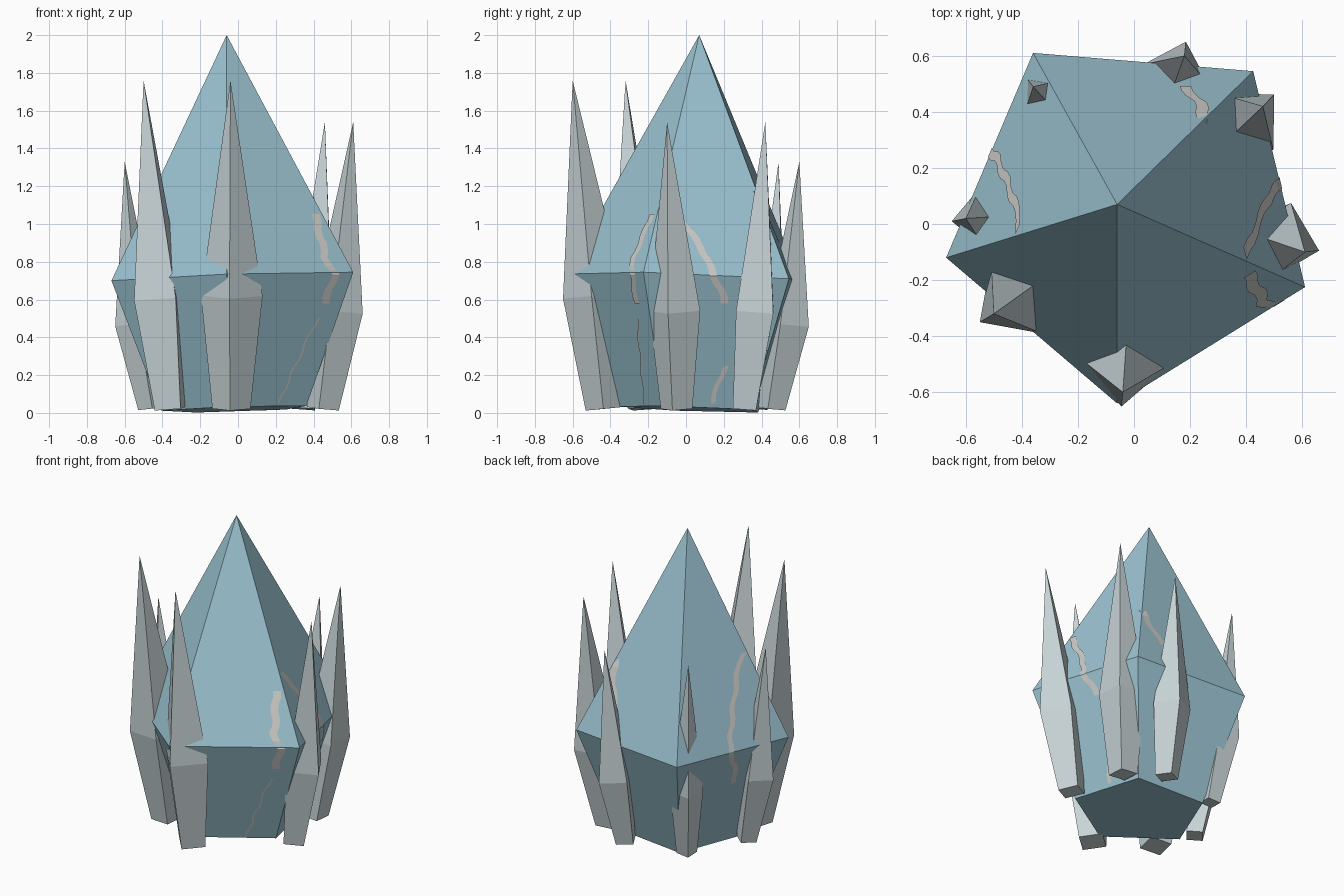
import bpy, math
from mathutils import Vector
from mathutils.bvhtree import BVHTree

old = bpy.data.objects.get("Cube")
if old:
    bpy.data.objects.remove(old, do_unlink=True)


def material(name, rgb):
    m = bpy.data.materials.new(name)
    m.use_nodes = True
    m.diffuse_color = (*rgb, 1)
    m.node_tree.nodes["Principled BSDF"].inputs["Base Color"].default_value = (*rgb, 1)
    return m


BLUE = material("pale blue crystal", (0.33, 0.55, 0.64))
GREY = material("light grey stone", (0.58, 0.66, 0.68))
VEIN = material("warm grey vein", (0.62, 0.61, 0.58))


def add_mesh(name, verts, faces, mat):
    me = bpy.data.meshes.new(name)
    me.from_pydata(verts, [], faces)
    me.materials.append(mat)
    ob = bpy.data.objects.new(name, me)
    bpy.context.collection.objects.link(ob)
    return ob


def add_point(name, base, mid, tip, mat):
    """Closed gem: base ring, wider middle ring, single tip (rings run anticlockwise)."""
    n = len(base)
    verts = list(base) + list(mid) + [tip]
    faces = [tuple(reversed(range(n)))]
    for i in range(n):
        j = (i + 1) % n
        faces += [(i, j, n + j, n + i), (n + i, n + j, 2 * n)]
    add_mesh(name, verts, faces, mat)
    return verts, faces


# Main crystal: five-sided, slightly leaning
ring = [(0.61, -0.225, 0.745), (0.425, 0.545, 0.71), (-0.36, 0.61, 0.695),
        (-0.67, -0.12, 0.70), (-0.06, -0.64, 0.735)]
bottom = []
for x, y, z in ring:
    bx, by = -0.01 + 0.6 * (x + 0.01), 0.04 + 0.6 * (y - 0.04)
    bottom.append((bx, by, 0.022 + 0.03 * bx - 0.035 * by))
body_verts, body_faces = add_point("main_crystal", bottom, ring, (-0.06, 0.07, 2.0), BLUE)

# Outer spikes: (base centre), (middle centre), (offset to one corner), tip, middle height
spikes = [
    ("front_spike", (-0.035, -0.43), (-0.033, -0.488), (-0.012, -0.163), (-0.04, -0.60, 1.76), 0.62),
    ("front_right_spike", (-0.36, -0.225), (-0.42, -0.26), (-0.13, -0.09), (-0.50, -0.32, 1.76), 0.61),
    ("left_spike", (0.45, -0.05), (0.525, -0.06), (0.135, -0.035), (0.61, -0.10, 1.54), 0.54),
    ("back_left_spike", (0.345, 0.31), (0.40, 0.365), (0.10, 0.097), (0.46, 0.42, 1.54), 0.54),
    ("back_spike", (0.125, 0.455), (0.15, 0.535), (0.035, 0.115), (0.18, 0.60, 1.33), 0.47),
    ("back_right_spike", (-0.275, 0.385), (-0.32, 0.45), (-0.067, 0.075), (-0.36, 0.49, 1.33), 0.47),
    ("right_spike", (-0.46, 0.02), (-0.54, 0.02), (-0.11, -0.01), (-0.60, 0.02, 1.33), 0.47),
]


def square(centre, z, corner, lean):
    """Square ring tilted to stay across the leaning axis."""
    out = []
    ox, oy = corner
    for _ in range(4):
        out.append((centre[0] + ox, centre[1] + oy, z - ox * lean[0] - oy * lean[1]))
        ox, oy = -oy, ox
    return out


for name, base, mid, corner, tip, mz in spikes:
    lean = ((tip[0] - base[0]) / tip[2], (tip[1] - base[1]) / tip[2])
    small = (corner[0] * 0.62, corner[1] * 0.62)
    add_point(name, square(base, 0.022, small, lean), square(mid, mz, corner, lean), tip, GREY)

# Veins: thin jagged ribbons laid on the crystal, as (angle in degrees, height)
tree = BVHTree.FromPolygons([Vector(v) for v in body_verts], body_faces)


def on_crystal(angle, z, side):
    a = math.radians(angle)
    out = Vector((math.cos(a), math.sin(a), 0))
    across = Vector((-math.sin(a), math.cos(a), 0))
    start = out * 2 + across * side + Vector((0, 0, z))
    hit, normal, _, _ = tree.ray_cast(start, -out)
    return hit + normal * 0.004


def add_vein(name, path, width):
    pts = []
    for (a0, z0), (a1, z1) in zip(path, path[1:]):
        steps = max(1, round(abs(z1 - z0) / 0.04))
        pts += [(a0 + (a1 - a0) * i / steps, z0 + (z1 - z0) * i / steps) for i in range(steps)]
    pts.append(path[-1])
    verts, faces = [], []
    for i, (a, z) in enumerate(pts):
        jag = 0.006 * (-1) ** (i // 2)
        verts += [on_crystal(a, z, jag - width / 2), on_crystal(a, z, jag + width / 2)]
        if i:
            k = 2 * i
            faces.append((k - 2, k, k + 1, k - 1)[::-1])
    add_mesh(name, verts, faces, VEIN)


add_vein("right_vein", [(182, 1.23), (175, 1.18), (162, 0.97), (155, 0.8), (153, 0.70),
                        (158, 0.58), (161, 0.45)], 0.035)
add_vein("back_vein", [(56, 1.17), (62, 1.03), (70, 0.9)], 0.04)
add_vein("left_vein", [(-16, 1.14), (-1.5, 1.0), (9.5, 0.88), (16, 0.725), (24.5, 0.58)], 0.04)
add_vein("left_lower_vein", [(30, 0.25), (27, 0.15), (24, 0.05)], 0.025)
add_vein("front_left_vein", [(-24, 1.05), (-31, 0.82), (-29, 0.735), (-29.5, 0.58)], 0.04)
add_vein("front_left_lower_vein", [(-31, 0.50), (-37, 0.28), (-45, 0.05)], 0.01)
